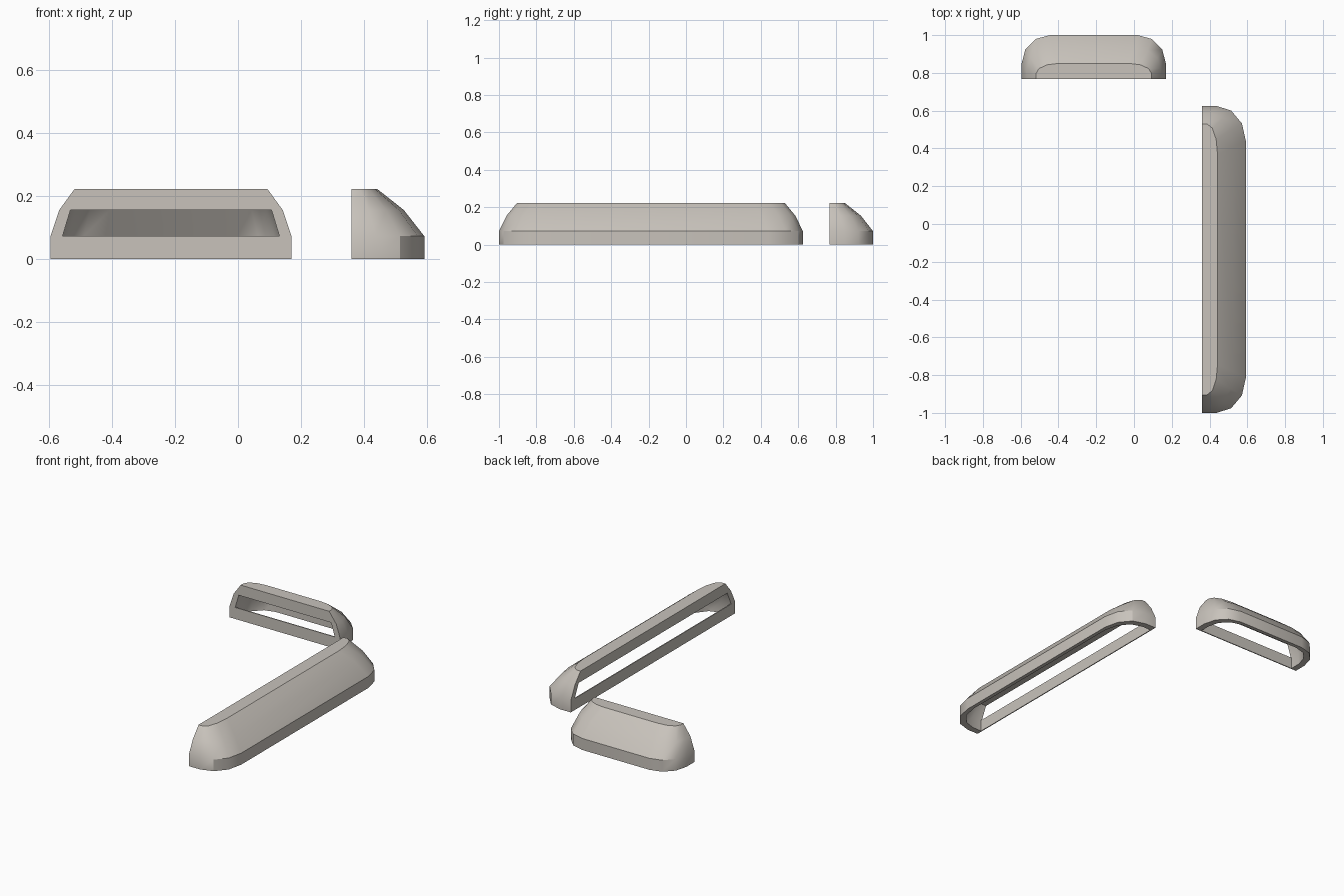
import bpy, bmesh
from math import sin, cos, pi, radians
from mathutils import Matrix

cube = bpy.data.objects.get("Cube")
if cube:
    bpy.data.objects.remove(cube, do_unlink=True)

stone = bpy.data.materials.new("warm grey")
stone.use_nodes = True
colour = (0.58, 0.545, 0.50, 1)
stone.diffuse_color = colour
stone.node_tree.nodes["Principled BSDF"].inputs["Base Color"].default_value = colour

DEPTH, ROUND = 0.232, 0.155
BAR = 0.006


def half_plan(half, corner, steps=3):
    """Half of a rounded rectangle, open along y = 0."""
    right = [(half, 0)]
    for i in range(steps + 1):
        a = i * pi / 2 / steps
        right.append((half - corner + corner * cos(a), DEPTH - ROUND + ROUND * sin(a)))
    return right + [(-x, y) for x, y in reversed(right)]


def hood(name, half, corner, mid, top, inner, place):
    bm = bmesh.new()
    plan = half_plan(half, corner)

    def ring(sx, sy, z):
        return [bm.verts.new((x * sx, y * sy, z)) for x, y in plan]

    def strip(a, b):
        for i in range(len(a) - 1):
            bm.faces.new((a[i], a[i + 1], b[i + 1], b[i]))

    # Outer shell and flat top
    outer = [ring(1, 1, 0), ring(1, 1, 0.072), ring(mid, 0.72, 0.155), ring(top, 0.355, 0.222)]
    for a, b in zip(outer, outer[1:]):
        strip(a, b)
    bm.faces.new(outer[-1])

    # Hollow inside with a flat ceiling, open below
    hollow = [ring(inner, 0.9, 0), ring(inner, 0.9, 0.072), ring(inner * mid, 0.65, 0.155)]
    for a, b in zip(hollow, hollow[1:]):
        strip(b, a)
    bm.faces.new(hollow[-1])
    strip(hollow[0], outer[0])

    # Front frame around the window
    for k in range(2):
        for e in (0, -1):
            bm.faces.new((outer[k][e], outer[k + 1][e], hollow[k + 1][e], hollow[k][e]))
    o, h, t = outer[2], hollow[2], outer[3]
    bm.faces.new((o[0], t[0], t[-1], o[-1], h[-1], h[0]))

    # Thin bar below the window
    front = [hollow[0][0], hollow[0][-1], hollow[1][-1], hollow[1][0]]
    back = [bm.verts.new((v.co.x, BAR, v.co.z)) for v in front]
    bm.faces.new(front)
    bm.faces.new(back)
    for i in (0, 2):
        j = i + 1
        bm.faces.new((front[i], front[j], back[j], back[i]))

    bmesh.ops.recalc_face_normals(bm, faces=bm.faces)
    bm.transform(place)
    mesh = bpy.data.meshes.new(name)
    bm.to_mesh(mesh)
    bm.free()
    mesh.materials.append(stone)
    obj = bpy.data.objects.new(name, mesh)
    bpy.context.collection.objects.link(obj)
    bpy.ops.object.select_all(action="DESELECT")
    obj.select_set(True)
    bpy.context.view_layer.objects.active = obj
    bpy.ops.object.shade_smooth_by_angle(angle=radians(32))
    return obj


hood("short_hood", 0.383, 0.15, 0.927, 0.80, 0.90,
     Matrix.Translation((-0.213, 0.768, 0)))
hood("long_hood", 0.8125, 0.185, 0.95, 0.882, 0.952,
     Matrix.Translation((0.36, -0.1875, 0)) @ Matrix.Rotation(-pi / 2, 4, "Z"))
